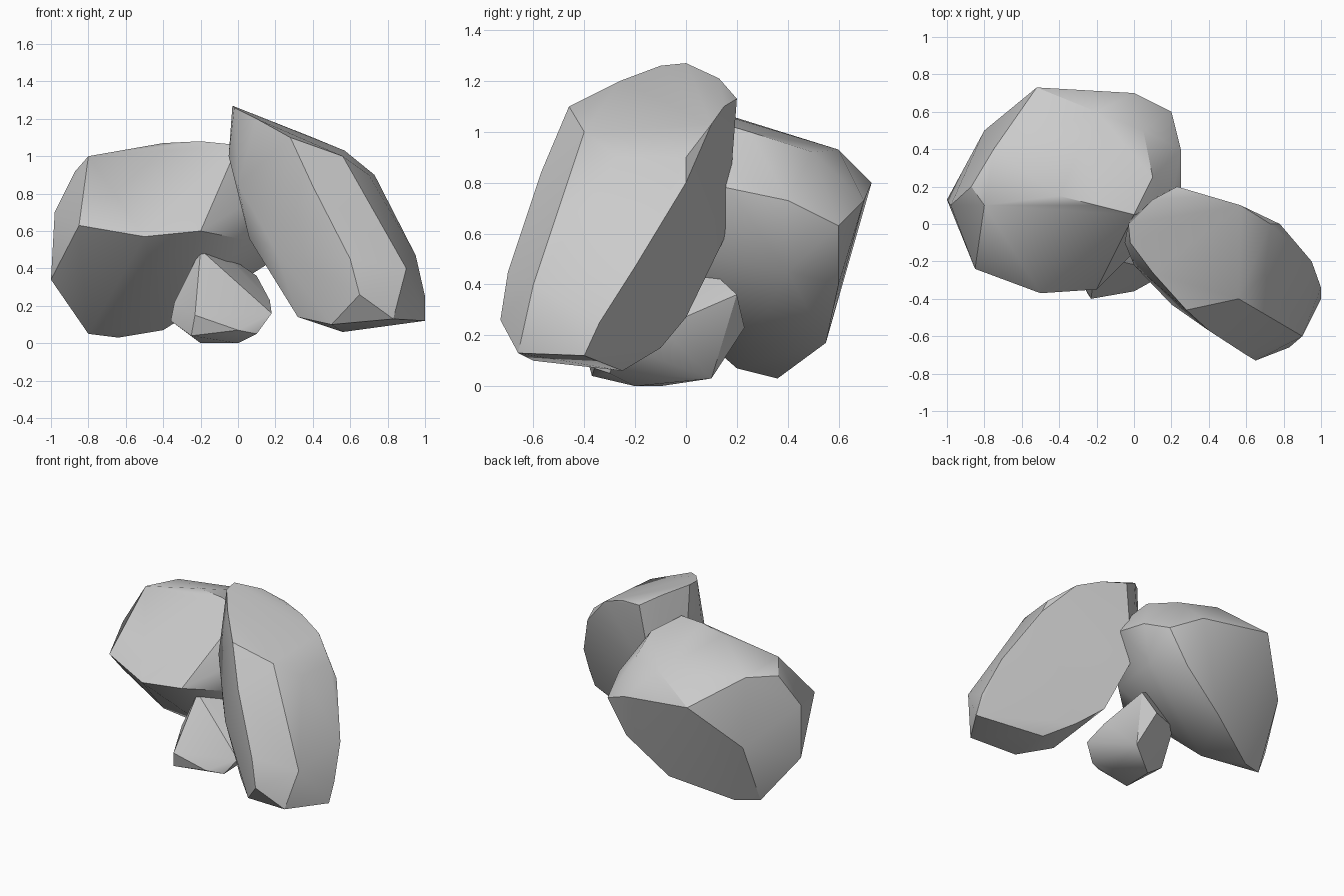
import bpy
import bmesh
from math import radians

default_cube = bpy.data.objects.get("Cube")
if default_cube:
    bpy.data.objects.remove(default_cube, do_unlink=True)


def make_material(name, colour):
    material = bpy.data.materials.new(name)
    material.use_nodes = True
    material.diffuse_color = colour
    shader = material.node_tree.nodes["Principled BSDF"]
    shader.inputs["Base Color"].default_value = colour
    shader.inputs["Roughness"].default_value = 0.9
    return material


stone = make_material("grey_stone", (0.6, 0.6, 0.6, 1))


def make_rock(name, corners):
    """Wrap a tight convex skin around the chipped corners of one rock."""
    mesh = bpy.data.meshes.new(name)
    builder = bmesh.new()
    for corner in corners:
        builder.verts.new(corner)
    hull = bmesh.ops.convex_hull(builder, input=builder.verts)
    leftovers = {item for key in ("geom_interior", "geom_unused")
                 for item in hull[key] if isinstance(item, bmesh.types.BMVert)}
    bmesh.ops.delete(builder, geom=list(leftovers), context="VERTS")
    bmesh.ops.recalc_face_normals(builder, faces=builder.faces)
    builder.to_mesh(mesh)
    builder.free()
    mesh.materials.append(stone)
    rock = bpy.data.objects.new(name, mesh)
    bpy.context.collection.objects.link(rock)

    # Soften shallow facets while keeping the broken edges crisp
    bpy.ops.object.select_all(action="DESELECT")
    rock.select_set(True)
    bpy.context.view_layer.objects.active = rock
    bpy.ops.object.shade_smooth_by_angle(angle=radians(30))
    return rock


# Broad boulder at the back: top, rim, waist, then underside
make_rock("broad_boulder", [
    (-.8, .1, 1), (-.4, .15, 1.07), (-.2, .1, 1.08), (0, .05, 1.06),
    (.1, .25, 1), (-.2, .6, .93), (.05, .5, .92), (.2, .1, .88),
    (-.87, .2, .92), (-.75, .4, .95), (-.52, .73, .8), (0, .7, .73),
    (.2, .6, .63), (.25, .4, .73), (.25, .16, .78), (.05, -.1, .75),
    (-.2, -.35, .6), (-.5, -.37, .57), (-.85, -.24, .63), (-.98, .1, .7),
    (-1, .13, .34), (-.8, .5, .5), (.2, .4, .45), (.05, -.1, .55),
    (.05, .6, .4), (-.25, .55, .17), (-.4, .2, .07), (-.8, .3, .05),
    (-.64, .36, .03),
])

# Tall slab leaning over the others: crown, shoulder, flanks, then foot
make_rock("leaning_slab", [
    (-.03, 0, 1.27), (-.02, -.1, 1.26), (.1, -.26, 1.2), (.28, -.46, 1.1),
    (.4, .15, 1.1), (.23, .2, 1.13), (.1, .13, 1.21), (.57, .1, 1.03),
    (.73, 0, .9), (.7, -.27, .9), (.56, -.4, 1), (-.05, -.1, 1),
    (-.02, .02, .9), (0, -.22, .85), (.4, -.57, .84), (.78, 0, .8),
    (.15, .16, .6), (.06, -.26, .56), (.2, -.43, .5), (.95, -.2, .47),
    (.6, -.7, .45), (.9, -.6, .4), (.65, -.73, .26), (1, -.34, .25),
    (.25, 0, .27), (.4, -.1, .15), (.32, -.43, .14), (1, -.4, .12),
    (.83, -.66, .13), (.5, -.6, .1), (.56, -.25, .06),
])

# Small stone propped between the two: crest, waist, then base
make_rock("small_stone", [
    (-.2, -.17, .5), (-.1, .05, .5), (0, .12, .43), (.1, .2, .36),
    (-.28, -.1, .33), (-.25, .1, .27), (.17, -.1, .23), (0, .23, .23),
    (-.34, -.15, .22), (-.22, -.36, .2), (.18, -.26, .16),
    (-.23, -.4, .15), (-.36, -.15, .12), (.1, -.3, .05), (0, -.36, .07),
    (-.25, -.37, .04), (.06, .1, .03), (-.2, -.1, 0), (0, -.2, 0),
])
